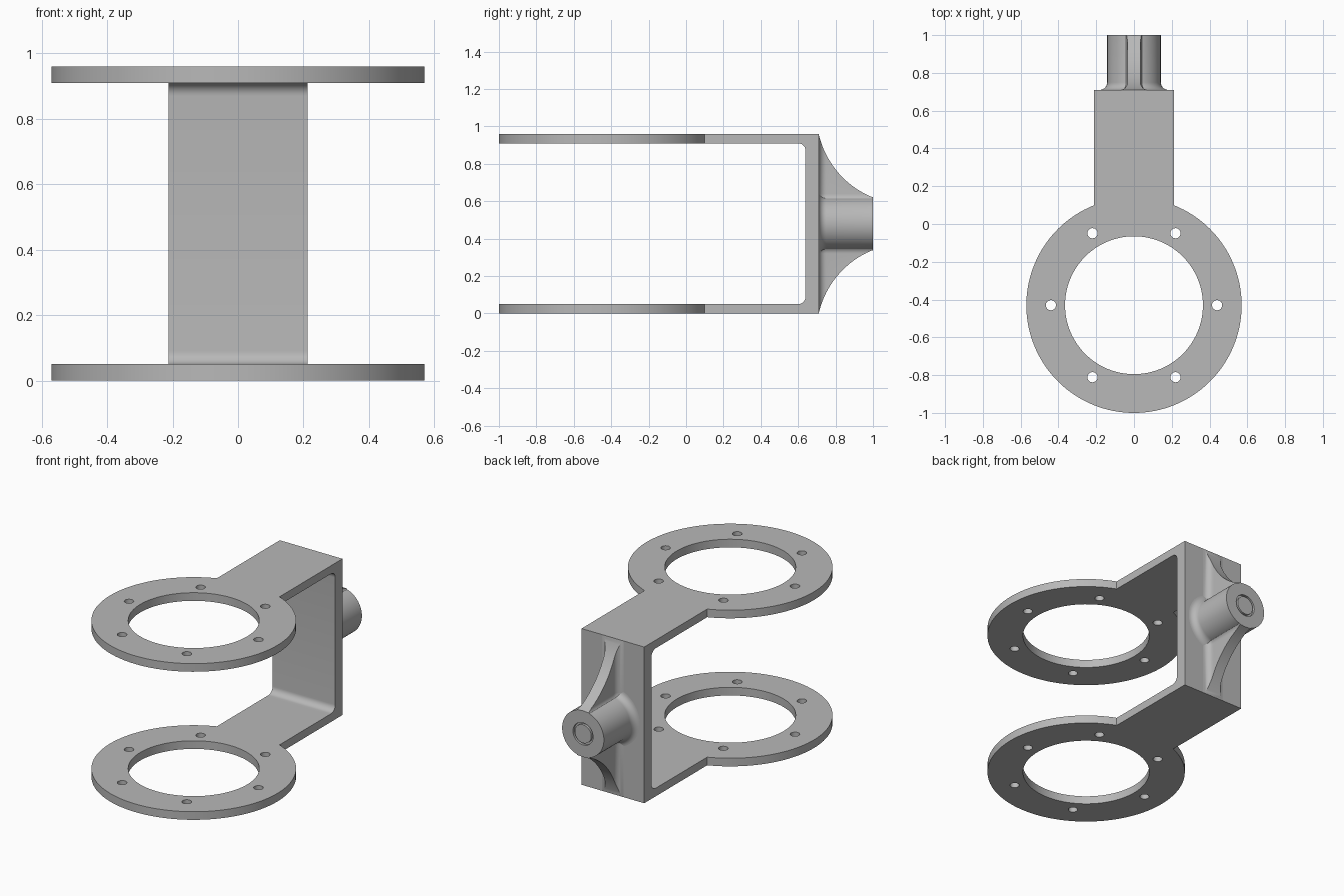
import bpy, bmesh, math
from mathutils import Matrix

if "Cube" in bpy.data.objects:
    bpy.data.objects.remove(bpy.data.objects["Cube"], do_unlink=True)

GREY = (0.48, 0.48, 0.48, 1)
metal = bpy.data.materials.new("grey_metal")
metal.use_nodes = True
metal.diffuse_color = GREY
metal.node_tree.nodes["Principled BSDF"].inputs["Base Color"].default_value = GREY

HEIGHT, PLATE = 0.96, 0.05
ARM, WALL_IN, WALL_OUT, JOIN = 0.213, 0.64, 0.71, 0.58
RING_Y, RING_R, BORE_R = -0.43, 0.57, 0.365
MID, HUB_R, FILLET = HEIGHT / 2, 0.142, 0.04


def finish(name, bm, location=(0, 0, 0)):
    bmesh.ops.remove_doubles(bm, verts=bm.verts, dist=1e-5)
    bmesh.ops.recalc_face_normals(bm, faces=bm.faces)
    mesh = bpy.data.meshes.new(name)
    bm.to_mesh(mesh)
    bm.free()
    mesh.materials.append(metal)
    obj = bpy.data.objects.new(name, mesh)
    obj.location = location
    bpy.context.collection.objects.link(obj)
    bpy.ops.object.select_all(action='DESELECT')
    obj.select_set(True)
    bpy.context.view_layer.objects.active = obj
    bpy.ops.object.shade_smooth_by_angle(angle=math.radians(30))
    return obj


def arc(cx, cy, r, start, end, n):
    return [(cx + r * math.cos(start + (end - start) * i / n),
             cy + r * math.sin(start + (end - start) * i / n)) for i in range(n + 1)]


def circle(cx, cy, r, n):
    return arc(cx, cy, r, 0, math.tau, n)[:-1]


def prism(name, loops, half_depth, matrix):
    """Extrude an outline, with the further loops as holes."""
    curve = bpy.data.curves.new(name, 'CURVE')
    curve.dimensions, curve.fill_mode, curve.extrude = '2D', 'BOTH', half_depth
    for loop in loops:
        spline = curve.splines.new('POLY')
        spline.points.add(len(loop) - 1)
        for point, (x, y) in zip(spline.points, loop):
            point.co = (x, y, 0, 1)
        spline.use_cyclic_u = True
    helper = bpy.data.objects.new(name + "_outline", curve)
    bpy.context.collection.objects.link(helper)
    depsgraph = bpy.context.evaluated_depsgraph_get()
    mesh = bpy.data.meshes.new_from_object(helper.evaluated_get(depsgraph))
    bm = bmesh.new()
    bm.from_mesh(mesh)
    bm.transform(matrix)
    bpy.data.objects.remove(helper, do_unlink=True)
    bpy.data.curves.remove(curve)
    bpy.data.meshes.remove(mesh)
    return finish(name, bm)


# Ring plates, each with its arm, bore and six screw holes
neck = math.acos(ARM / RING_R)
outline = arc(0, RING_Y, RING_R, math.pi - neck, math.tau + neck, 112)
outline += [(ARM, JOIN), (-ARM, JOIN)]
holes = [circle(0, RING_Y, BORE_R, 96)]
for i in range(6):
    a = i * math.pi / 3
    holes.append(circle(0.44 * math.cos(a), RING_Y + 0.44 * math.sin(a), 0.027, 24))
for name, z in (("lower_ring_plate", PLATE / 2), ("upper_ring_plate", HEIGHT - PLATE / 2)):
    prism(name, [outline] + holes, PLATE / 2, Matrix.Translation((0, 0, z)))

# Back wall with rounded inner corners
inner_y = WALL_IN - FILLET
low, high = PLATE + FILLET, HEIGHT - PLATE - FILLET
section = [(JOIN, HEIGHT), (WALL_OUT, HEIGHT), (WALL_OUT, 0), (JOIN, 0), (JOIN, PLATE)]
section += arc(inner_y, low, FILLET, -math.pi / 2, 0, 8)
section += arc(inner_y, high, FILLET, 0, math.pi / 2, 8)
section.append((JOIN, HEIGHT - PLATE))
to_side = Matrix(((0, 0, 1, 0), (1, 0, 0, 0), (0, 1, 0, 0), (0, 0, 0, 1)))
prism("back_wall", [section], ARM, to_side)

# Hub with filleted foot and a groove in its end face
profile = arc(HUB_R + FILLET, WALL_OUT + FILLET, FILLET, -math.pi / 2, -math.pi, 8)
profile += [(HUB_R, 1), (0.068, 1), (0.068, 0.985), (0.056, 0.985), (0.056, 1), (0, 1)]
bm = bmesh.new()
verts = [bm.verts.new((r, y, 0)) for r, y in profile]
edges = [bm.edges.new(pair) for pair in zip(verts, verts[1:])]
bmesh.ops.spin(bm, geom=verts + edges, cent=(0, 0, 0), axis=(0, 1, 0),
               angle=math.tau, steps=64)
finish("hub", bm, (0, 0, MID))


# Curved ribs above and below the hub, flaring into wall and hub
def flare(d):
    d = min(max(d, 0), FILLET)
    return FILLET - math.sqrt(FILLET ** 2 - (FILLET - d) ** 2)


def rib_top(y):
    return 0.586 - math.sqrt(0.48 ** 2 - (y - 1.178) ** 2)


steps = [FILLET * (1 - math.cos(i * math.pi / 16)) for i in range(9)]
steps = [FILLET * (1 - math.sin((8 - i) * math.pi / 16)) for i in range(9)]
ys = [WALL_OUT + d for d in steps]
ys += [ys[-1] + (1 - ys[-1]) * i / 14 for i in range(1, 15)]
foot = 0.12
bm = bmesh.new()
rows = []
for y in ys:
    top = rib_top(y)
    levels = [foot - 0.03] + [min(foot + d, top) for d in steps] + [top]
    half = [(0.034 + flare(y - WALL_OUT) + flare(z - foot), z) for z in levels]
    ring = [(w, z) for w, z in half] + [(-w, z) for w, z in reversed(half)]
    rows.append([bm.verts.new((x, y, z)) for x, z in ring])
for a, b in zip(rows, rows[1:]):
    for i in range(len(a)):
        j = (i + 1) % len(a)
        bm.faces.new((a[i], a[j], b[j], b[i]))
bm.faces.new(rows[-1])
ribs = finish("ribs", bm, (0, 0, MID))
mirror = ribs.modifiers.new("mirror_below", 'MIRROR')
mirror.use_axis = (False, False, True)
mirror.use_mirror_merge = False
